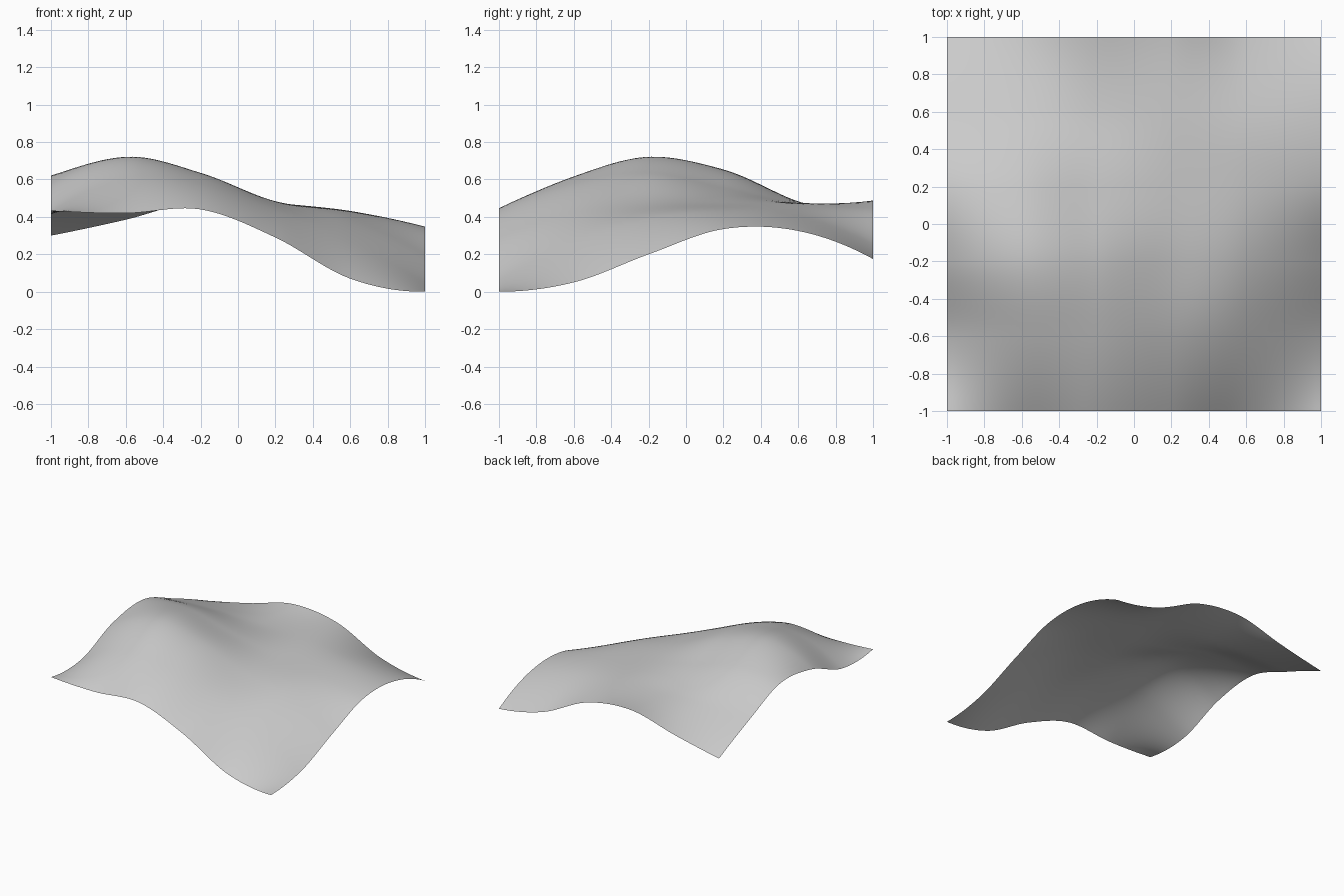
import bpy
import bmesh

if "Cube" in bpy.data.objects:
    bpy.data.objects.remove(bpy.data.objects["Cube"], do_unlink=True)

SEGMENTS = 64

# Control heights: rows run front to back, columns from -x to +x
HEIGHTS = [
    [.435, .42, .44, .29, .07, 0],
    [.43, .605, .58, .43, .26, .05],
    [.575, .72, .635, .48, .385, .20],
    [.615, .65, .555, .478, .43, .335],
    [.47, .483, .475, .468, .405, .325],
    [.30, .385, .485, .44, .255, .175],
]


def spline(points, t):
    """Smooth curve through evenly spaced values, with t from 0 to 1."""
    before = 3 * points[0] - 3 * points[1] + points[2]
    after = 3 * points[-1] - 3 * points[-2] + points[-3]
    padded = [before, *points, after]
    spans = len(points) - 1
    i = min(int(t * spans), spans - 1)
    u = t * spans - i
    a, b, c, d = padded[i:i + 4]
    return b + u * ((c - a) + u * ((2 * a - 5 * b + 4 * c - d)
                                   + u * (3 * b - a - 3 * c + d))) / 2


def height(x, y):
    """Height of the sheet at a point of its square plan."""
    column = [spline(row, (x + 1) / 2) for row in HEIGHTS]
    return max(0, spline(column, (y + 1) / 2))


# Sheet: a flat grid lifted into hills and hollows
bm = bmesh.new()
bmesh.ops.create_grid(bm, x_segments=SEGMENTS, y_segments=SEGMENTS, size=1)
for vert in bm.verts:
    x, y = (max(-1, min(1, c)) for c in vert.co.xy)
    vert.co.z = height(x, y)
for face in bm.faces:
    face.smooth = True
mesh = bpy.data.meshes.new("wavy_sheet")
bm.to_mesh(mesh)
bm.free()
sheet = bpy.data.objects.new("wavy_sheet", mesh)
bpy.context.collection.objects.link(sheet)

# Plain grey surface
grey = bpy.data.materials.new("light_grey")
grey.use_nodes = True
colour = (.6, .6, .6, 1)
grey.diffuse_color = colour
grey.node_tree.nodes["Principled BSDF"].inputs["Base Color"].default_value = colour
mesh.materials.append(grey)
